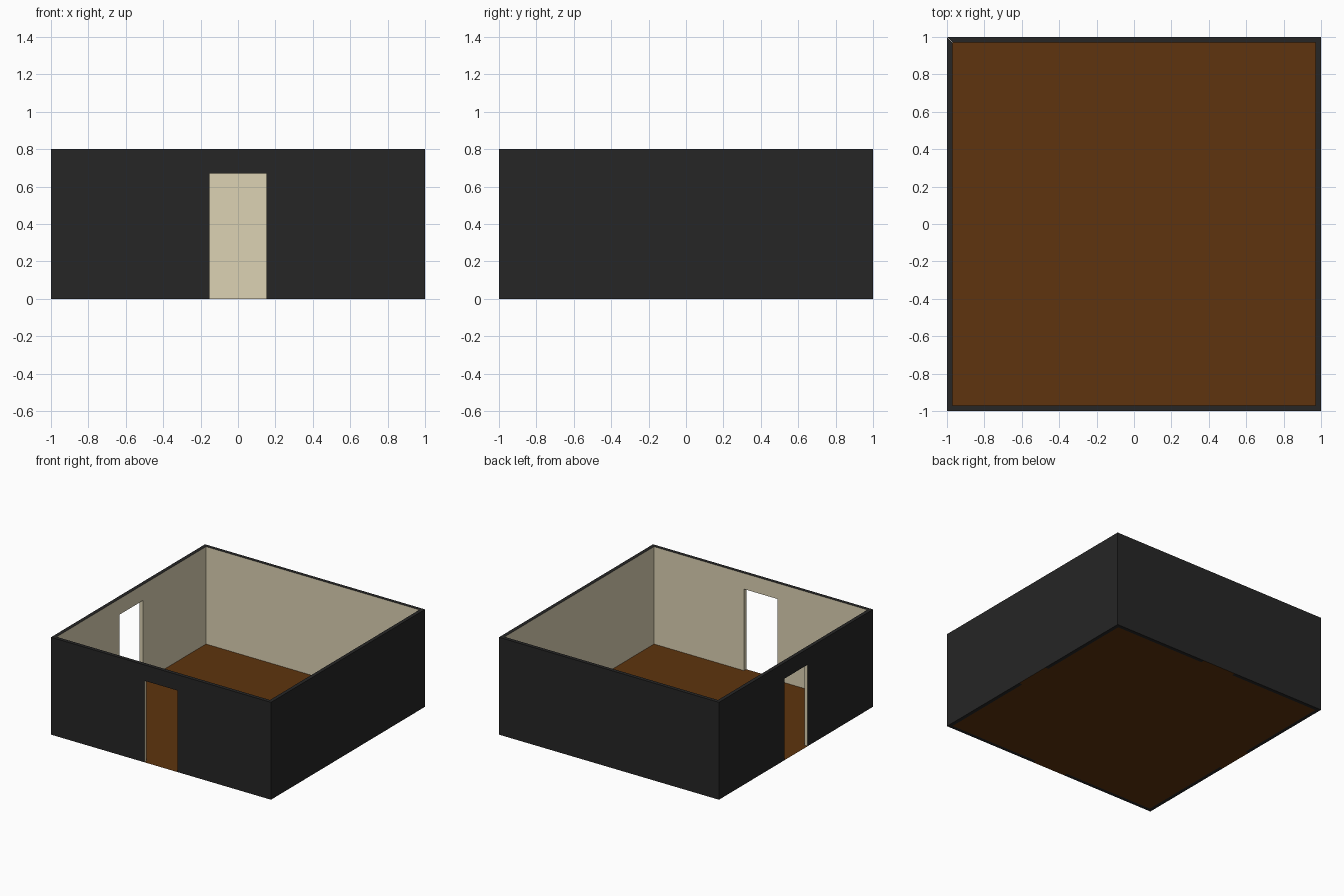
import bpy, bmesh, math
from mathutils import Matrix

if "Cube" in bpy.data.objects:
    bpy.data.objects.remove(bpy.data.objects["Cube"])

H, OUT, INN = 0.8, 1.0, 0.97        # wall height, outer and inner half-width
DW, DH = 0.152, 0.67                # door half-width and height


def material(name, rgb):
    m = bpy.data.materials.new(name)
    m.diffuse_color = (*rgb, 1)
    m.use_nodes = True
    m.node_tree.nodes["Principled BSDF"].inputs["Base Color"].default_value = m.diffuse_color
    return m


DARK = material("dark_exterior", (0.019, 0.019, 0.019))
CREAM = material("cream_interior", (0.72, 0.645, 0.456))
BROWN = material("brown_floor", (0.112, 0.034, 0.0044))


def finish(name, bm, mats):
    me = bpy.data.meshes.new(name)
    bm.to_mesh(me)
    bm.free()
    for m in mats:
        me.materials.append(m)
    ob = bpy.data.objects.new(name, me)
    bpy.context.collection.objects.link(ob)
    return ob


def wall(name, turns, door):
    """Mitred wall panel on the -y side, turned by quarter turns."""
    gap = [(-DW, DH), (DW, DH)] if door else []
    pts = [(-1, 0), (-DW, 0), *gap, (DW, 0), (1, 0), (1, H), (-1, H)]
    bm = bmesh.new()
    outer = [bm.verts.new((s * OUT if abs(s) == 1 else s, -OUT, z)) for s, z in pts]
    inner = [bm.verts.new((s * INN if abs(s) == 1 else s, -INN, z)) for s, z in pts]
    bm.faces.new(outer).material_index = 0
    bm.faces.new(inner[::-1]).material_index = 1
    n = len(pts)
    for i in range(n):
        j = (i + 1) % n
        a, b = pts[i], pts[j]
        mitre = abs(a[0]) == 1 and a[0] == b[0]
        under_middle = a == (-DW, 0) and b == (DW, 0)   # filled by the floor tab
        if mitre or under_middle:
            continue
        f = bm.faces.new((outer[j], outer[i], inner[i], inner[j]))
        jamb = abs(a[0]) == DW and abs(b[0]) == DW
        f.material_index = 1 if jamb else 0
    bm.transform(Matrix.Rotation(turns * math.pi / 2, 4, "Z"))
    return finish(name, bm, (DARK, CREAM))


# Four walls, doorways in the front and left ones
wall("front_wall", 0, True)
wall("right_wall", 1, False)
wall("back_wall", 2, False)
wall("left_wall", 3, True)

# Floor with a threshold tab in the middle of each side
bm = bmesh.new()
ring = []
for k in range(4):
    rot = Matrix.Rotation(k * math.pi / 2, 4, "Z")
    for x, y in ((-INN, -INN), (-DW, -INN), (-DW, -OUT), (DW, -OUT), (DW, -INN)):
        v = bm.verts.new((x, y, 0))
        v.co = rot @ v.co
        ring.append(v)
bm.faces.new(ring)
finish("floor", bm, (BROWN,))
